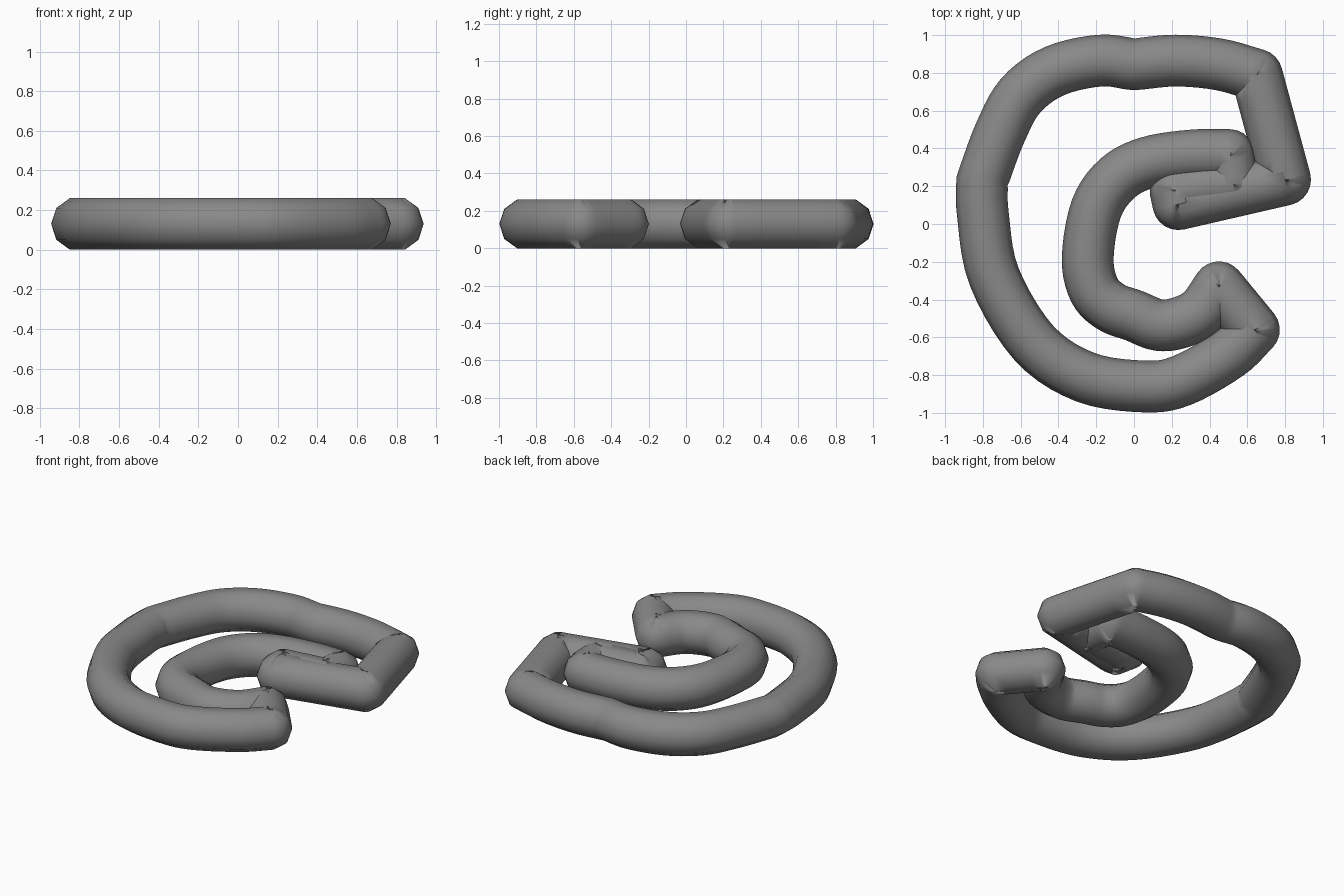
import bpy, bmesh, math
from mathutils import Vector

if "Cube" in bpy.data.objects:
    bpy.data.objects.remove(bpy.data.objects["Cube"])

RADIUS, SIDES, HEIGHT = 0.137, 10, 0.13

# Centre line of the closed tube, as smooth runs meeting at corners
RUNS = [
    [(0.65, 0.79), (0.45, 0.845), (0.22, 0.865), (0, 0.845)],
    [(0, 0.845), (-0.18, 0.865), (-0.42, 0.81), (-0.6, 0.68), (-0.71, 0.48), (-0.805, 0.225)],
    [(-0.805, 0.225), (-0.8, 0.05), (-0.74, -0.28), (-0.53, -0.63), (-0.26, -0.81),
     (0.05, -0.86), (0.25, -0.83), (0.5, -0.69), (0.635, -0.56)],
    [(0.635, -0.56), (0.45, -0.335)],
    [(0.45, -0.335), (0.36, -0.46), (0.25, -0.52), (0.13, -0.535), (0, -0.485)],
    [(0, -0.485), (-0.12, -0.44), (-0.21, -0.35), (-0.245, -0.18), (-0.2, 0.08), (-0.09, 0.24),
     (0.07, 0.325), (0.3, 0.362), (0.505, 0.365)],
    [(0.505, 0.365), (0.53, 0.215)],
    [(0.53, 0.215), (0.22, 0.175)],
    [(0.22, 0.175), (0.235, 0.105)],
    [(0.235, 0.105), (0.8, 0.235)],
    [(0.8, 0.235), (0.65, 0.79)],
]


def smooth_run(points, steps=5):
    """Catmull-Rom samples through the points, ends included."""
    p = [Vector(q) for q in points]
    p = [2 * p[0] - p[1]] + p + [2 * p[-1] - p[-2]]
    out = []
    for a, b, c, d in zip(p, p[1:], p[2:], p[3:]):
        for i in range(steps):
            t = i / steps
            out.append(0.5 * (2 * b + (c - a) * t + (2 * a - 5 * b + 4 * c - d) * t * t
                              + (3 * b - a - 3 * c + d) * t ** 3))
    return out + [p[-2]]


def heading(a, b):
    return math.atan2(b.y - a.y, b.x - a.x)


def wrap(angle):
    return (angle + math.pi) % (2 * math.pi) - math.pi


# Ring positions and headings: one ring at a soft bend, a fan of rings at a sharp corner
runs = [smooth_run(r) for r in RUNS]
stations = []
for k, run in enumerate(runs):
    for i in range(1, len(run) - 1):
        stations.append((run[i], heading(run[i - 1], run[i + 1])))
    end, following = run[-1], runs[(k + 1) % len(runs)]
    start_angle = heading(run[-2], end)
    turn = wrap(heading(following[0], following[1]) - start_angle)
    if abs(turn) < 0.6:
        stations.append((end, start_angle + turn / 2))
    else:
        fan = math.ceil(abs(turn) / 0.3)
        stations += [(end, start_angle + turn * j / fan) for j in range(fan + 1)]

# Sweep the ten-sided section around the centre line
bm = bmesh.new()
rings = []
for pos, ang in stations:
    ring = []
    for s in range(SIDES):
        a = 2 * math.pi * s / SIDES
        side = RADIUS * math.cos(a)
        ring.append(bm.verts.new((pos.x - math.sin(ang) * side, pos.y + math.cos(ang) * side,
                                  HEIGHT + RADIUS * math.sin(a))))
    rings.append(ring)
for r, ring in enumerate(rings):
    nxt = rings[(r + 1) % len(rings)]
    for s in range(SIDES):
        t = (s + 1) % SIDES
        bm.faces.new((ring[s], ring[t], nxt[t], nxt[s]))
if bm.calc_volume(signed=True) < 0:
    bmesh.ops.reverse_faces(bm, faces=bm.faces[:])
for f in bm.faces:
    f.smooth = True
mesh = bpy.data.meshes.new("bent_tube")
bm.to_mesh(mesh)
bm.free()
tube = bpy.data.objects.new("bent_tube", mesh)
bpy.context.collection.objects.link(tube)

# Dark grey finish
grey = bpy.data.materials.new("dark_grey")
grey.diffuse_color = (0.25, 0.25, 0.25, 1)
grey.use_nodes = True
grey.node_tree.nodes["Principled BSDF"].inputs["Base Color"].default_value = grey.diffuse_color
mesh.materials.append(grey)
